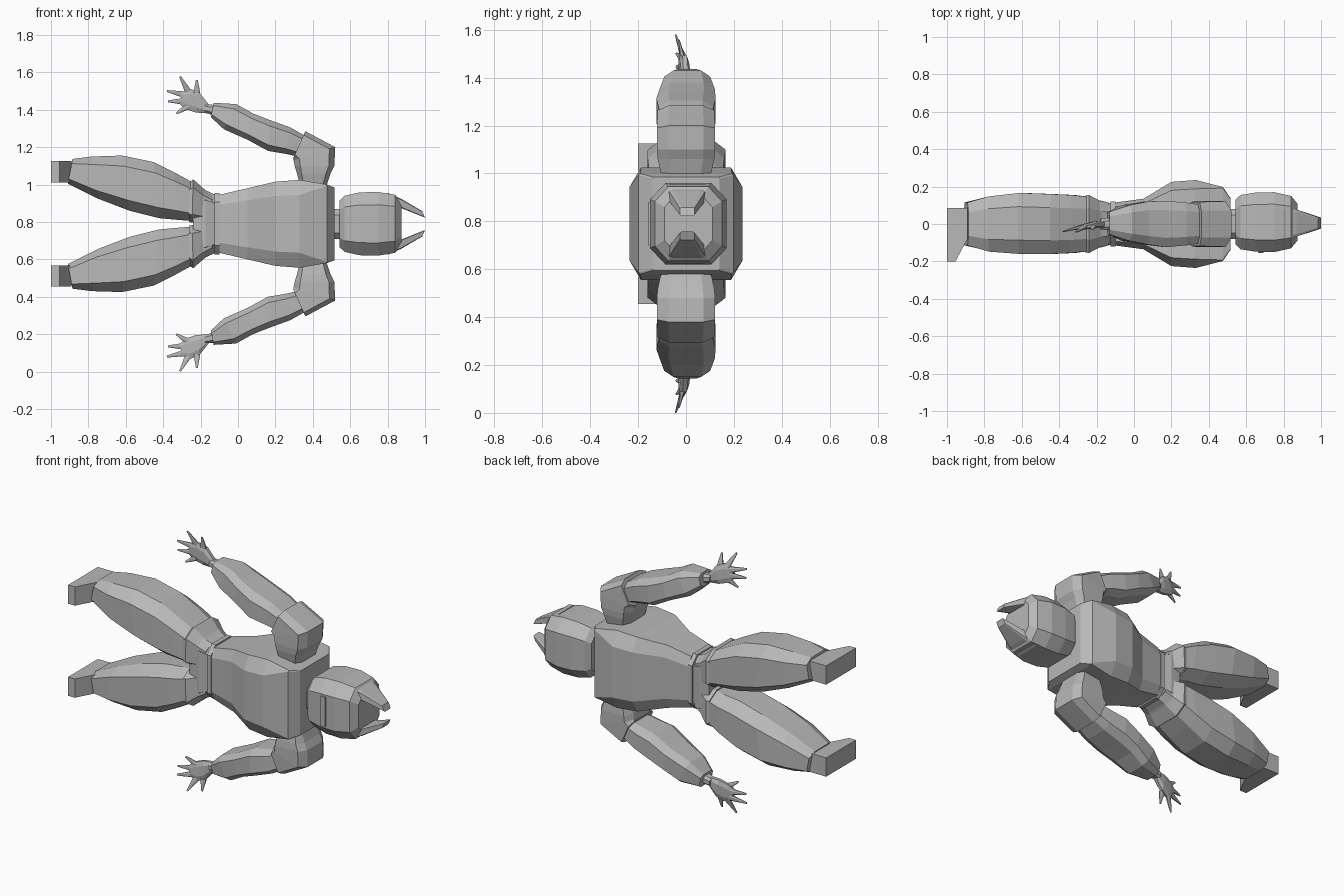
import bpy, bmesh
from mathutils import Vector

CZ = 0.79  # height of the symmetry plane; the figure lies along x

grey = bpy.data.materials.new("plain grey")
grey.diffuse_color = (0.48, 0.48, 0.48, 1)


def finish(name, bm, mirror):
    bmesh.ops.recalc_face_normals(bm, faces=bm.faces)
    me = bpy.data.meshes.new(name)
    bm.to_mesh(me)
    bm.free()
    me.materials.append(grey)
    ob = bpy.data.objects.new(name, me)
    bpy.context.collection.objects.link(ob)
    ob.location.z = CZ
    if mirror:
        m = ob.modifiers.new("mirror", "MIRROR")
        m.use_axis = (False, False, True)
    return ob


def loft(name, rings, cu=0.5, cv=0.5, mirror=True):
    """Octagonal tube. Ring: outer (x, z), inner (x, z), half depth, middle y,
    optionally its own corner factor (1 = square corners)."""
    bm = bmesh.new()
    loops = []
    for xo, zo, xi, zi, hy, cy, *corner in rings:
        a, b = corner * 2 if corner else (cu, cv)
        o, i = Vector((xo, cy, zo - CZ)), Vector((xi, cy, zi - CZ))
        mid, u, v = (o + i) / 2, (o - i) / 2, Vector((0, hy, 0))
        shape = [(1, -b), (1, b), (a, 1), (-a, 1),
                 (-1, b), (-1, -b), (-a, -1), (a, -1)]
        loops.append([bm.verts.new(mid + u * s + v * t) for s, t in shape])
    for p, q in zip(loops, loops[1:]):
        for k in range(8):
            n = (k + 1) % 8
            bm.faces.new((p[k], p[n], q[n], q[k]))
    bm.faces.new(loops[0])
    bm.faces.new(loops[-1])
    return finish(name, bm, mirror)


def trunk(name, rings, cu, cv):
    """Loft centred on the symmetry plane. Ring: x, half z, half y, middle y."""
    return loft(name, [(x, CZ + hz, x, CZ - hz, *rest)
                       for x, hz, *rest in rings], cu, cv, False)


def prism(name, pts, z0, z1, mirror):
    """Profile in x, y extruded along z."""
    bm = bmesh.new()
    f = bm.faces.new([bm.verts.new((x, y, z0 - CZ)) for x, y in pts])
    r = bmesh.ops.extrude_face_region(bm, geom=[f])
    for v in r["geom"]:
        if isinstance(v, bmesh.types.BMVert):
            v.co.z = z1 - CZ
    return finish(name, bm, mirror)


# Torso with a square shoulder end, belt, hips and neck
trunk("torso", [(-.10, .155, .115, 0), (.05, .19, .135, 0), (.20, .225, .225, 0),
                (.33, .235, .235, 0), (.475, .21, .198, 0, .97),
                (.515, .195, .14, 0, .97)], .66, .8)
trunk("belt", [(-.125, .165, .12, 0), (-.098, .165, .12, 0)], .7, .6)
trunk("hips", [(-.24, .16, .12, 0), (-.175, .18, .125, 0), (-.12, .155, .11, 0)], .7, .55)
trunk("neck", [(.50, .08, .08, 0), (.57, .08, .08, 0)], .6, .6)

# Head
trunk("head", [(.543, .125, .12, .01), (.57, .15, .145, .01), (.65, .168, .158, .01),
               (.75, .17, .16, .01), (.84, .155, .14, .01), (.873, .115, .10, .01)], .6, .6)

# Horn-like ears leaning together
loft("ear", [(.80, .955, .80, .86, .09, .005), (.87, .925, .87, .875, .072, .005),
             (.985, .858, 1.0, .823, .03, .005)], .8, .8)

# Visor slot on the face
prism("visor", [(.663, -.156), (.693, -.156), (.693, -.147), (.663, -.147)], .70, .88, False)

# Shoulders, arms and wrists
loft("shoulder", [(.475, 1.0, .33, 1.0, .105, 0), (.495, 1.06, .315, 1.06, .118, 0),
                  (.515, 1.10, .303, 1.10, .122, 0), (.52, 1.20, .297, 1.13, .122, 0),
                  (.36, 1.285, .295, 1.14, .118, 0)], .72, .6)
loft("arm", [(.36, 1.26, .32, 1.15, .105, 0), (.28, 1.305, .25, 1.165, .115, 0),
             (.17, 1.345, .16, 1.18, .124, 0), (.08, 1.38, .05, 1.24, .115, .005),
             (-.01, 1.43, -.075, 1.295, .096, .005), (-.13, 1.437, -.145, 1.36, .06, .005)],
     .62, .6)
loft("wrist", [(-.12, 1.425, -.13, 1.37, .035, 0), (-.175, 1.43, -.18, 1.385, .028, 0)])

# Flat hand with five pointed fingers
loft("palm", [(-.15, 1.42, -.155, 1.38, .02, 0), (-.205, 1.49, -.225, 1.385, .018, -.005),
              (-.25, 1.51, -.285, 1.405, .014, -.015), (-.30, 1.495, -.31, 1.43, .01, -.022)])
for n, (bx, bz, tx, tz, ty) in enumerate([
        (-.22, 1.49, -.22, 1.56, -.03), (-.265, 1.495, -.31, 1.578, -.043),
        (-.285, 1.48, -.38, 1.50, -.04), (-.29, 1.445, -.375, 1.445, -.04),
        (-.265, 1.42, -.33, 1.38, -.03)]):
    d = Vector((tx - bx, tz - bz)).normalized()
    s = Vector((-d.y, d.x))
    rings = [(x + s.x * w, z + s.y * w, x - s.x * w, z - s.y * w, w * .6, y)
             for x, z, w, y in ((bx, bz, .018, -.015), (tx, tz, .005, ty))]
    loft("finger_%d" % (n + 1), rings)

# Trouser cuffs, legs and feet
loft("hip_cuff", [(-.135, .945, -.15, .80, .115, 0), (-.18, .975, -.20, .797, .125, 0),
                  (-.24, 1.028, -.245, .797, .155, 0), (-.262, 1.01, -.262, .80, .15, 0)],
     .62, .55)
loft("leg", [(-.24, 1.01, -.24, .805, .145, 0), (-.34, 1.065, -.31, .81, .155, 0),
             (-.45, 1.12, -.42, .82, .16, 0), (-.62, 1.155, -.58, .86, .163, .003),
             (-.78, 1.15, -.75, .925, .148, 0), (-.885, 1.137, -.91, 1.005, .115, 0)],
     .62, .55)
prism("foot", [(-1, .085), (-.89, .085), (-.89, -.08), (-.955, -.2), (-1, -.2)],
      1.012, 1.126, True)
